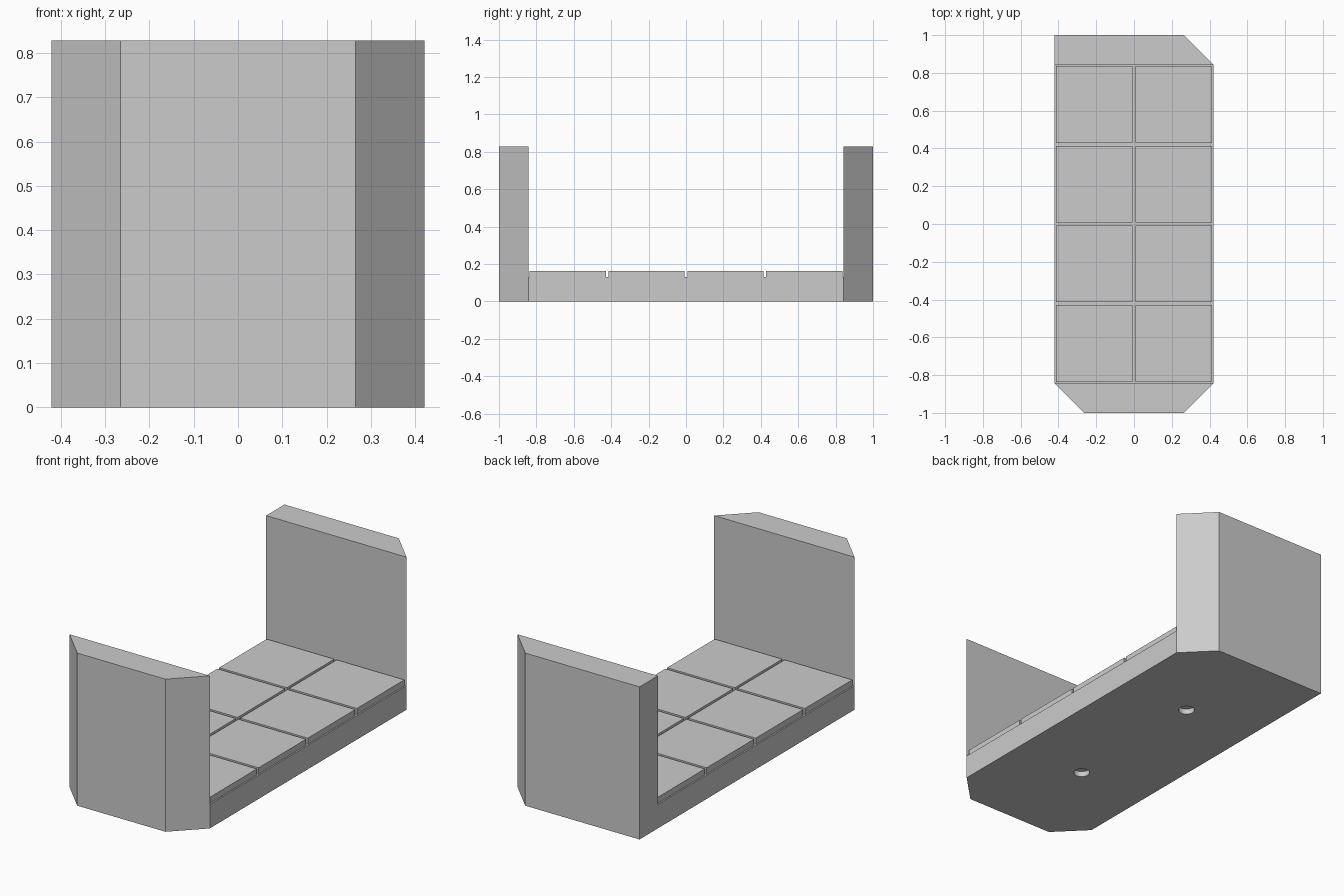
import bpy
import bmesh

cube = bpy.data.objects.get("Cube")
if cube:
    bpy.data.objects.remove(cube, do_unlink=True)

# One plain grey for the whole model
grey = bpy.data.materials.new("stone grey")
grey.use_nodes = True
colour = (0.6, 0.6, 0.6, 1)
grey.diffuse_color = colour
grey.node_tree.nodes["Principled BSDF"].inputs["Base Color"].default_value = colour

HALF_W, INNER, HEIGHT = 0.421, 0.843, 0.828
FLOOR, TILE_TOP, DEPTH = 0.13, 0.163, 0.03
CHAMFER = 0.265
GAP = 0.0075


def finish(name, bm):
    bmesh.ops.recalc_face_normals(bm, faces=bm.faces)
    mesh = bpy.data.meshes.new(name)
    bm.to_mesh(mesh)
    bm.free()
    mesh.materials.append(grey)
    obj = bpy.data.objects.new(name, mesh)
    bpy.context.collection.objects.link(obj)
    return obj


def prism(outline, z0, z1):
    """Extrude an outline in plan upward from z0 to z1."""
    bm = bmesh.new()
    face = bm.faces.new([bm.verts.new((x, y, z0)) for x, y in outline])
    ext = bmesh.ops.extrude_face_region(bm, geom=[face], use_keep_orig=True)
    top = [v for v in ext["geom"] if isinstance(v, bmesh.types.BMVert)]
    bmesh.ops.translate(bm, verts=top, vec=(0, 0, z1 - z0))
    bmesh.ops.recalc_face_normals(bm, faces=bm.faces)
    return bm


def rect(x0, x1, y0, y1):
    return [(x0, y0), (x1, y0), (x1, y1), (x0, y1)]


# Floor slab with a rectangular groove sunk into its underside
bm = prism(rect(-HALF_W, HALF_W, -INNER, INNER), 0, FLOOR)
bottom = min(bm.faces, key=lambda f: f.calc_center_median().z)
bmesh.ops.inset_region(bm, faces=[bottom], thickness=0.042)
groove = bmesh.ops.inset_region(bm, faces=[bottom], thickness=0.022)["faces"]
ext = bmesh.ops.extrude_face_region(bm, geom=groove)
sunk = [v for v in ext["geom"] if isinstance(v, bmesh.types.BMVert)]
bmesh.ops.translate(bm, verts=sunk, vec=(0, 0, DEPTH))
floor = finish("floor_slab", bm)

# Two round sockets in the underside
for side in (-1, 1):
    bpy.ops.mesh.primitive_cylinder_add(
        vertices=32, radius=0.041, depth=2 * DEPTH, location=(0, side * INNER / 2, 0))
    cutter = bpy.context.object
    cutter.name = "socket_cutter"
    cutter.hide_render = True
    cutter.hide_set(True)
    cutter.data.materials.append(grey)
    cut = floor.modifiers.new("socket", "BOOLEAN")
    cut.operation = "DIFFERENCE"
    cut.solver = "EXACT"
    cut.object = cutter

# Paving tiles, two across and four along
pitch = INNER / 2
for col in range(2):
    for row in range(4):
        x, y = (col - 1) * HALF_W, (row - 2) * pitch
        tile = rect(x + GAP, x + HALF_W - GAP, y + GAP, y + pitch - GAP)
        finish("floor_tile", prism(tile, FLOOR, TILE_TOP))

# Front wall has both outer corners cut off, back wall only the +x one
front = [(-HALF_W, -INNER), (-CHAMFER, -1), (CHAMFER, -1), (HALF_W, -INNER)]
back = [(-HALF_W, INNER), (HALF_W, INNER), (CHAMFER, 1), (-HALF_W, 1)]
finish("front_wall", prism(front, 0, HEIGHT))
finish("back_wall", prism(back, 0, HEIGHT))
